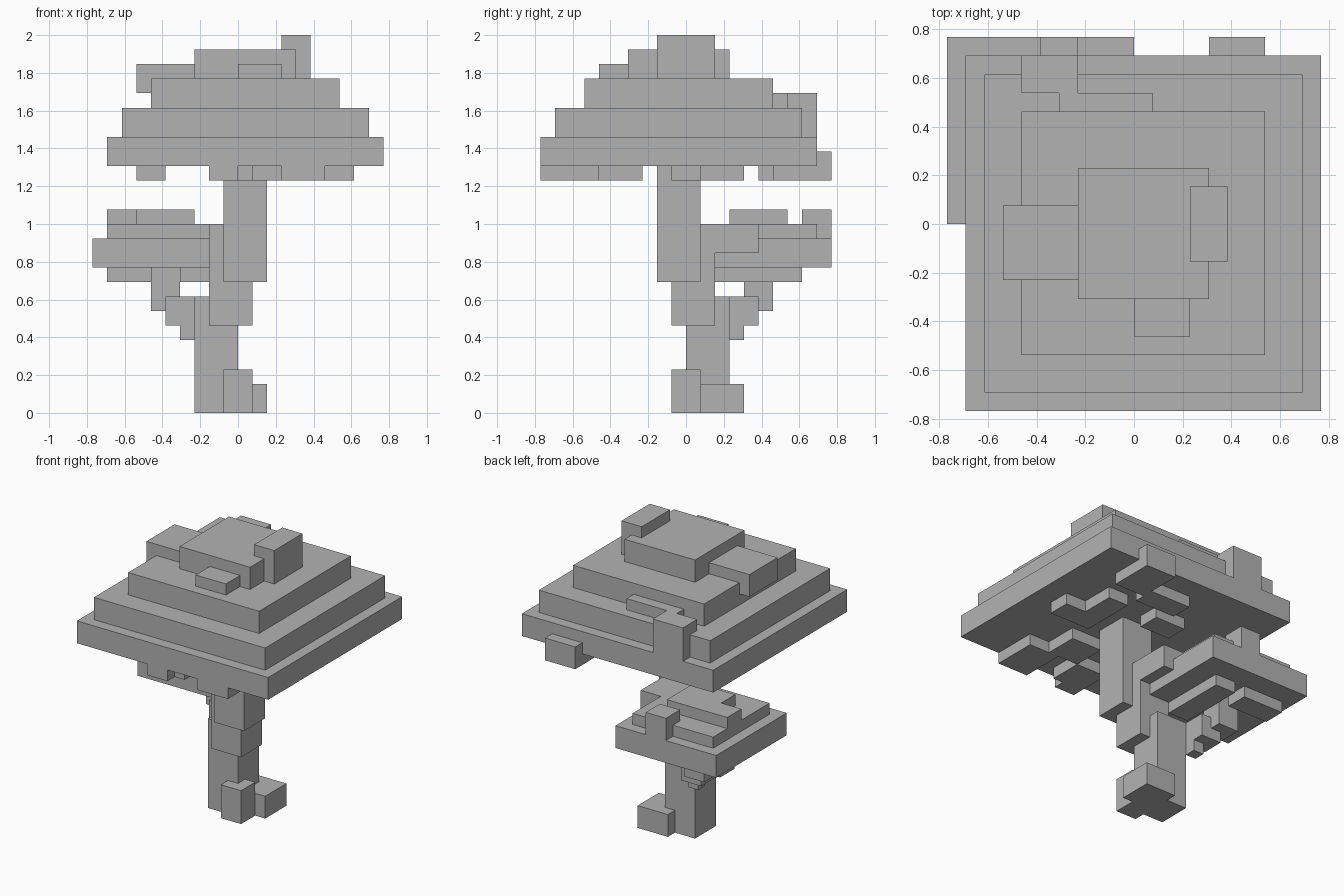
import bpy
import bmesh
from mathutils import Vector

UNIT = 1 / 13  # edge length of one block

default_cube = bpy.data.objects.get("Cube")
if default_cube:
    bpy.data.objects.remove(default_cube, do_unlink=True)

grey = bpy.data.materials.new("plain_grey")
grey.use_nodes = True
colour = (0.45, 0.45, 0.45, 1)
grey.diffuse_color = colour
grey.node_tree.nodes["Principled BSDF"].inputs["Base Color"].default_value = colour


def block_part(name, *boxes):
    """Make one object from boxes given as (x range, y range, z range) in blocks."""
    bm = bmesh.new()
    for ranges in boxes:
        low = Vector([r[0] for r in ranges])
        high = Vector([r[1] for r in ranges])
        cube = bmesh.ops.create_cube(bm, size=1)
        bmesh.ops.scale(bm, vec=(high - low) * UNIT, verts=cube["verts"])
        bmesh.ops.translate(bm, vec=(low + high) * UNIT / 2, verts=cube["verts"])
    mesh = bpy.data.meshes.new(name)
    bm.to_mesh(mesh)
    bm.free()
    mesh.materials.append(grey)
    part = bpy.data.objects.new(name, mesh)
    bpy.context.collection.objects.link(part)
    return part


# Trunk leaning in three steps, with its roots
block_part("lower_trunk", ((-3, 0), (0, 3), (0, 8)))
block_part("middle_trunk", ((-2, 1), (-1, 2), (6, 13)))
block_part("upper_trunk", ((-1, 2), (-2, 1), (9, 17)))
block_part("front_root", ((-1, 1), (-1, 1), (0, 3)))
block_part("back_root", ((-1, 2), (1, 4), (0, 2)))

# Branches that carry the small crown
block_part("upper_branch", ((-2, 1), (2, 5), (11, 13)))
block_part(
    "lower_branch",
    ((-4, -3), (3, 4), (5, 7)),
    ((-5, -3), (3, 5), (6, 8)),
    ((-6, -4), (4, 6), (7, 10)),
)

# Small crown
block_part("small_crown_base", ((-10, 0), (0, 10), (10, 12)))
block_part("small_crown_middle", ((-9, -1), (1, 9), (12, 13)))
block_part(
    "small_crown_top",
    ((-7, -3), (3, 7), (13, 14)),
    ((-9, -7), (5, 7), (13, 14)),
)
block_part("small_crown_tuft", ((-5, -3), (8, 10), (12, 14)))
block_part(
    "small_crown_hanging_leaves",
    ((-9, -5), (6, 8), (9, 10)),
    ((-4, -2), (4, 8), (9, 10)),
    ((-4, -2), (2, 4), (9, 10)),
)

# Large crown: stacked square tiers, each inset from the one below
tiers = (("base", 0, 17), ("lower", 1, 19), ("upper", 3, 21))
for label, inset, bottom in tiers:
    block_part(
        "large_crown_" + label,
        ((inset - 9, 10 - inset), (inset - 10, 9 - inset), (bottom, bottom + 2)),
    )
block_part("large_crown_cap", ((-3, 4), (-4, 3), (23, 25)))

# Tufts on the large crown
block_part("top_tuft", ((3, 5), (-2, 2), (23, 26)))
block_part("front_tuft", ((0, 3), (-6, -4), (23, 24)))
block_part("side_tuft", ((-7, -3), (-3, 1), (22, 24)))
block_part(
    "back_tuft",
    ((-6, -3), (7, 9), (19, 22)),
    ((-4, 1), (6, 7), (21, 22)),
)

# Leaves hanging under the large crown
block_part("back_hanging_tuft", ((4, 7), (6, 10), (16, 18)))
drop = (16, 17)
block_part(
    "hanging_leaves",
    ((0, 4), (5, 7), drop),
    ((4, 8), (-1, 1), drop),
    ((4, 6), (1, 4), drop),
    ((3, 6), (-10, -6), drop),
    ((1, 4), (-6, -3), drop),
    ((-2, 0), (-10, -9), drop),
    ((-2, 1), (-9, -6), drop),
    ((-7, -5), (-7, -5), drop),
    ((-2, 1), (2, 4), drop),
)
